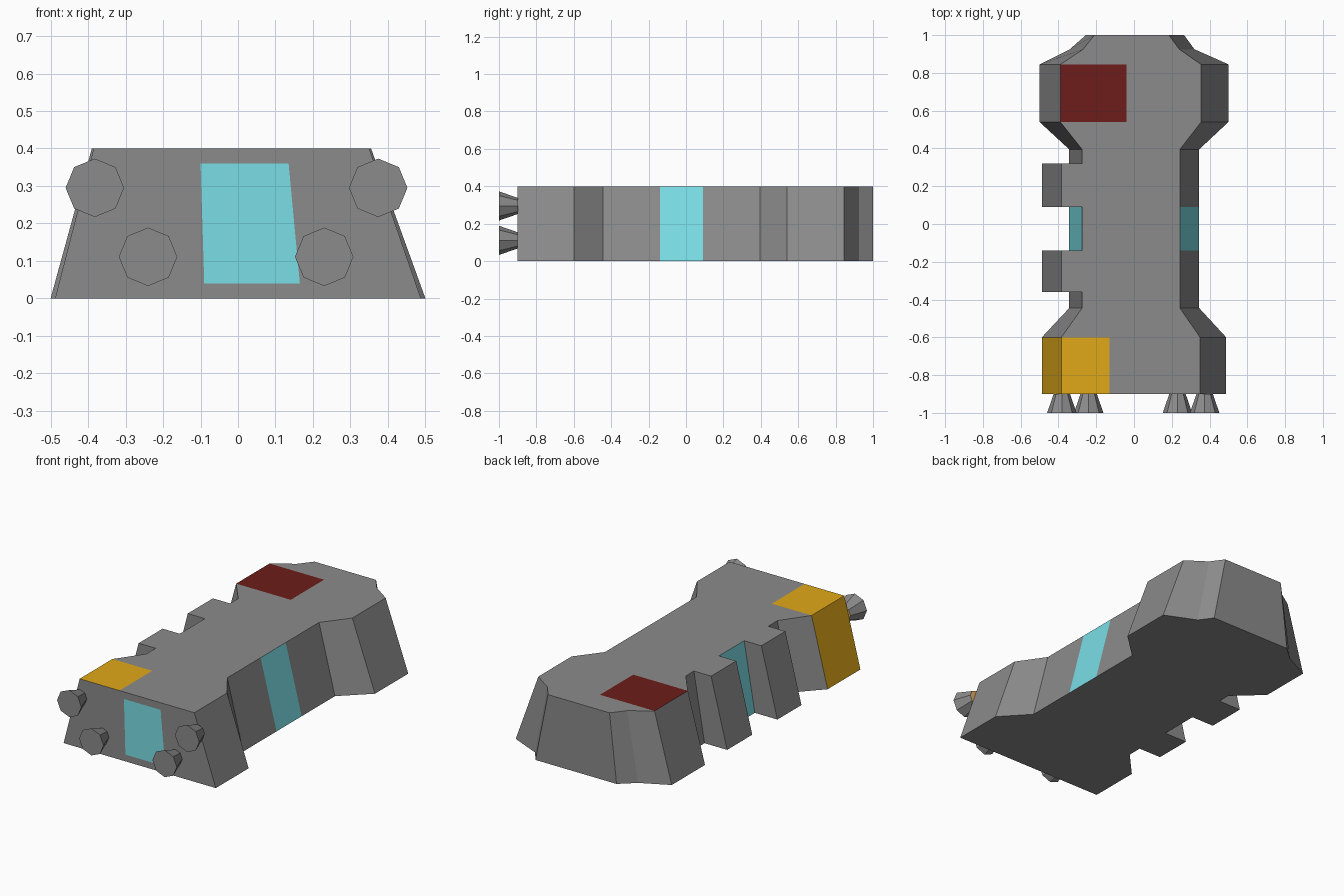
import bpy
from math import sin, cos, pi

if "Cube" in bpy.data.objects:
    bpy.data.objects.remove(bpy.data.objects["Cube"])


def material(name, color):
    m = bpy.data.materials.new(name)
    m.diffuse_color = (*color, 1)
    m.use_nodes = True
    m.node_tree.nodes["Principled BSDF"].inputs["Base Color"].default_value = m.diffuse_color
    return m


grey = material("grey", (0.258, 0.258, 0.258))
teal = material("teal", (0.195, 0.73, 0.79))
red = material("red", (0.153, 0.012, 0.010))
yellow = material("yellow", (0.745, 0.397, 0.010))
orange = material("orange", (0.8, 0.4, 0.12))


def add_mesh(name, verts, faces, mats=(), slots=None):
    me = bpy.data.meshes.new(name)
    me.from_pydata(verts, [], faces)
    for m in mats:
        me.materials.append(m)
    if slots:
        me.polygons.foreach_set("material_index", slots)
    ob = bpy.data.objects.new(name, me)
    bpy.context.collection.objects.link(ob)
    return ob


H = 0.4
# Hull stations: y, left bottom x, left top x, top colour split x, right top x, right bottom x
stations = [
    (-0.90, -0.488, -0.385, -0.13, 0.350, 0.488),
    (-0.60, -0.488, -0.385, -0.13, 0.350, 0.488),
    (-0.445, -0.343, -0.275, -0.13, 0.243, 0.345),
    (-0.14, -0.343, -0.275, -0.13, 0.243, 0.345),
    (0.09, -0.343, -0.275, -0.04, 0.243, 0.345),
    (0.395, -0.343, -0.275, -0.04, 0.243, 0.345),
    (0.54, -0.500, -0.390, -0.04, 0.355, 0.500),
    (0.845, -0.500, -0.390, -0.04, 0.355, 0.500),
    (0.925, -0.340, -0.270, -0.04, 0.240, 0.320),
    (1.00, -0.255, -0.210, -0.04, 0.185, 0.265),
]
# Coloured panels by (segment, side): 0 left wall, 1 left top, 3 right wall
paint = {(0, 0): 3, (0, 1): 3, (3, 0): 1, (3, 3): 1, (6, 1): 2}
verts, faces, slots = [], [], []
for y, lb, lt, mid, rt, rb in stations:
    verts += [(lb, y, 0), (lt, y, H), (mid, y, H), (rt, y, H), (rb, y, 0)]
for i in range(len(stations) - 1):
    for k in range(5):
        a, b = 5 * i + k, 5 * i + (k + 1) % 5
        faces.append((a, a + 5, b + 5, b))
        slots.append(paint.get((i, k), 0))
last = 5 * (len(stations) - 1)
faces += [tuple(range(5)), tuple(range(last + 4, last - 1, -1))]
slots += [0, 0]
add_mesh("hull", verts, faces, (grey, teal, red, yellow), slots)

# Sloped blocks on the left wall
for n, (y0, y1) in enumerate([(-0.36, -0.14), (0.09, 0.32)], 1):
    section = [(-0.488, 0), (-0.385, H), (-0.275, H), (-0.343, 0)]
    v = [(x, y, z) for y in (y0, y1) for x, z in section]
    f = [(0, 1, 2, 3), (7, 6, 5, 4)]
    f += [(k, k + 4, (k + 1) % 4 + 4, (k + 1) % 4) for k in range(4)]
    add_mesh(f"side_block_{n}", v, f, (grey,))

# Front window panel
window = [(-0.09, 0.04), (0.165, 0.04), (0.135, 0.36), (-0.10, 0.36)]
add_mesh("front_window", [(x, -0.902, z) for x, z in window], [(0, 1, 2, 3)], (teal,))

# Flared eight-sided nozzles with orange inner ends
N = 8
for n, (cx, cz) in enumerate([(-0.382, 0.295), (0.374, 0.295), (-0.24, 0.111), (0.23, 0.111)], 1):
    v = [(cx + r * cos(2 * pi * k / N), y, cz + r * sin(2 * pi * k / N))
         for r, y in ((0.078, -1.0), (0.043, -0.899)) for k in range(N)]
    f = [(k, k + N, (k + 1) % N + N, (k + 1) % N) for k in range(N)]
    f += [tuple(range(N)), tuple(range(2 * N - 1, N - 1, -1))]
    add_mesh(f"nozzle_{n}", v, f, (grey, orange), [0] * (N + 1) + [1])
